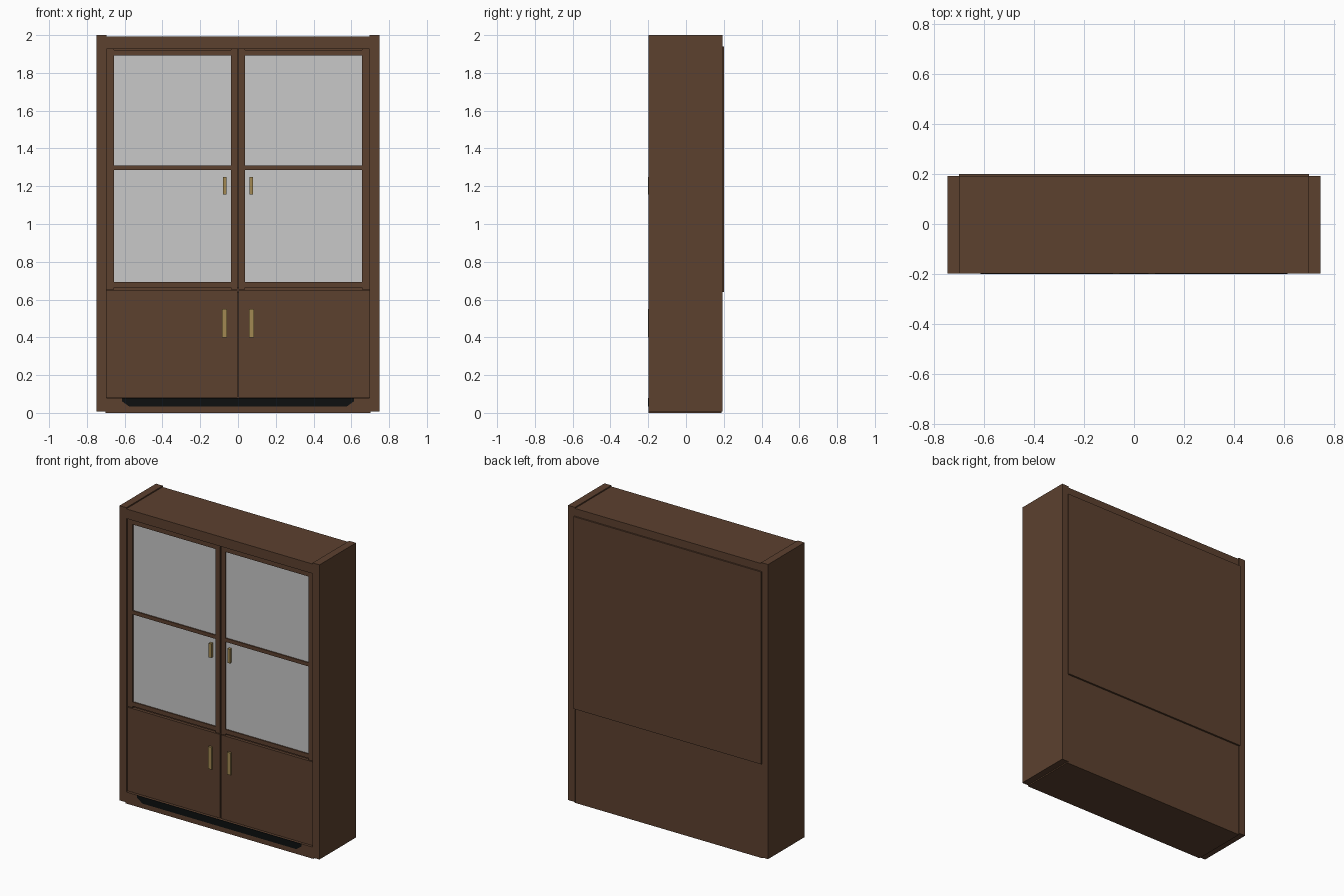
import bpy, bmesh

if "Cube" in bpy.data.objects:
    bpy.data.objects.remove(bpy.data.objects["Cube"])


def material(name, rgb):
    m = bpy.data.materials.new(name)
    m.diffuse_color = (*rgb, 1)
    m.use_nodes = True
    m.node_tree.nodes["Principled BSDF"].inputs["Base Color"].default_value = m.diffuse_color
    return m


WOOD = material("dark wood", (0.107, 0.052, 0.028))
GLASS = material("pale glass", (0.58, 0.58, 0.58))
BRASS = material("brass", (0.36, 0.25, 0.085))
BLACK = material("black", (0.004, 0.005, 0.005))


def finish(name, bm, mat):
    bmesh.ops.recalc_face_normals(bm, faces=bm.faces)
    me = bpy.data.meshes.new(name)
    bm.to_mesh(me)
    bm.free()
    me.materials.append(mat)
    ob = bpy.data.objects.new(name, me)
    bpy.context.collection.objects.link(ob)
    return ob


def box(name, x, y, z, mat=WOOD):
    """Box from (min, max) ranges on each axis."""
    bm = bmesh.new()
    bmesh.ops.create_cube(bm, size=1)
    for v in bm.verts:
        v.co = [r[0] if c < 0 else r[1] for c, r in zip(v.co, (x, y, z))]
    return finish(name, bm, mat)


def pair(name, x, y, z, mat=WOOD):
    """Box on the right and its mirror on the left."""
    box("right_" + name, x, y, z, mat)
    box("left_" + name, (-x[1], -x[0]), y, z, mat)


F, DOOR = -0.198, -0.187      # front of the carcass, front of the doors

# Carcass
pair("side_panel", (0.697, 0.748), (F, 0.192), (0.008, 2.0))
box("top_board", (-0.697, 0.697), (F, 0.19), (1.927, 1.992))
box("middle_board", (-0.697, 0.697), (-0.165, 0.185), (0.635, 0.665))
box("plinth", (-0.702, 0.702), (F, 0.187), (0, 0.078))
box("lower_back", (-0.697, 0.697), (0.177, 0.187), (0.078, 0.65))
box("upper_back", (-0.702, 0.702), (0.188, 0.2), (0.64, 1.94))

# Glazed upper doors
Z0, Z1 = 0.653, 1.926
pair("outer_stile", (0.657, 0.696), (DOOR, -0.167), (Z0, Z1))
pair("inner_stile", (0.003, 0.036), (DOOR, -0.167), (Z0, Z1))
pair("top_rail", (0.036, 0.657), (DOOR, -0.167), (1.893, 1.921))
pair("bottom_rail", (0.036, 0.657), (DOOR, -0.167), (0.664, 0.693))
pair("glazing_bar", (0.036, 0.657), (DOOR, -0.167), (1.285, 1.31))
pair("glass", (0.034, 0.66), (-0.179, -0.174), (0.67, 1.91), GLASS)

# Solid lower doors
pair("lower_door", (0.003, 0.696), (DOOR, -0.167), (0.082, 0.648))

# Handles
pair("upper_handle", (0.06, 0.079), (-0.2, -0.18), (1.155, 1.25), BRASS)
pair("lower_handle", (0.058, 0.084), (-0.2, -0.18), (0.40, 0.55), BRASS)

# Tapered black vent on the plinth
bm = bmesh.new()
outline = [(-0.615, 0.078), (0.615, 0.078), (0.615, 0.062),
           (0.575, 0.033), (-0.575, 0.033), (-0.615, 0.062)]
face = bm.faces.new([bm.verts.new((x, -0.2, z)) for x, z in outline])
ext = bmesh.ops.extrude_face_region(bm, geom=[face])
for v in [g for g in ext["geom"] if isinstance(g, bmesh.types.BMVert)]:
    v.co.y += 0.004
if face.is_valid and not any(len(e.link_faces) < 2 for e in face.edges):
    pass
else:
    bmesh.ops.holes_fill(bm, edges=bm.edges[:])
finish("plinth_vent", bm, BLACK)
